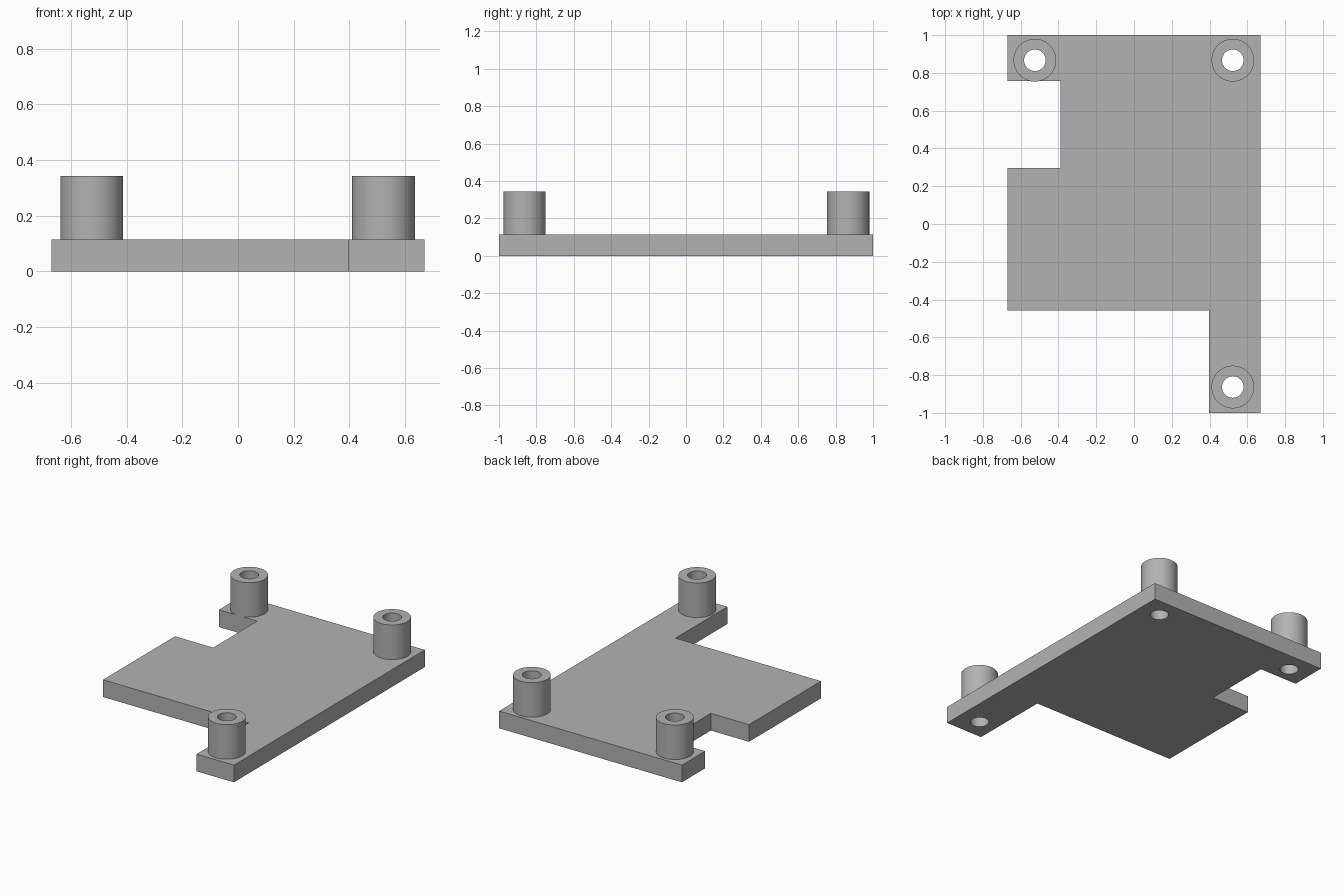
import bpy, bmesh
from math import radians

cube = bpy.data.objects.get("Cube")
if cube:
    bpy.data.objects.remove(cube, do_unlink=True)

PLATE_TOP, POST_TOP = 0.114, 0.343
POST_RADIUS, HOLE_RADIUS, SIDES = 0.113, 0.057, 64
POSTS = {"back_right_post": (-0.525, 0.867),
         "back_left_post": (0.523, 0.867),
         "front_left_post": (0.523, -0.863)}

grey = bpy.data.materials.new("plain_grey")
grey.use_nodes = True
colour = (0.45, 0.45, 0.45, 1)
grey.diffuse_color = colour
grey.node_tree.nodes["Principled BSDF"].inputs["Base Color"].default_value = colour


def make_object(name, bm):
    bmesh.ops.recalc_face_normals(bm, faces=bm.faces)
    mesh = bpy.data.meshes.new(name)
    bm.to_mesh(mesh)
    bm.free()
    mesh.materials.append(grey)
    obj = bpy.data.objects.new(name, mesh)
    bpy.context.collection.objects.link(obj)
    return obj


def cylinder(name, x, y, radius, bottom, top):
    bm = bmesh.new()
    bmesh.ops.create_cone(bm, cap_ends=True, segments=SIDES,
                          radius1=radius, radius2=radius, depth=top - bottom)
    bmesh.ops.translate(bm, verts=bm.verts, vec=(x, y, (top + bottom) / 2))
    return make_object(name, bm)


def drill(obj, cutter):
    mod = obj.modifiers.new("screw_hole", "BOOLEAN")
    mod.operation = "DIFFERENCE"
    mod.solver = "EXACT"
    mod.object = cutter
    bpy.context.view_layer.objects.active = obj
    bpy.ops.object.modifier_apply(modifier=mod.name)


# Base plate: notched outline with a narrow front arm
outline = [(-0.67, 1), (-0.67, 0.757), (-0.39, 0.757), (-0.39, 0.297),
           (-0.67, 0.297), (-0.67, -0.457), (0.397, -0.457),
           (0.397, -1), (0.67, -1), (0.67, 1)]
bm = bmesh.new()
face = bm.faces.new([bm.verts.new((x, y, 0)) for x, y in outline])
raised = bmesh.ops.extrude_face_region(bm, geom=[face])["geom"]
bmesh.ops.translate(bm, vec=(0, 0, PLATE_TOP),
                    verts=[v for v in raised if isinstance(v, bmesh.types.BMVert)])
plate = make_object("base_plate", bm)

# Hollow posts, with each screw hole drilled through the plate as well
parts = [plate]
for name, (x, y) in POSTS.items():
    post = cylinder(name, x, y, POST_RADIUS, PLATE_TOP, POST_TOP)
    cutter = cylinder("hole_cutter", x, y, HOLE_RADIUS, -0.1, POST_TOP + 0.1)
    cutter.hide_render = True
    drill(post, cutter)
    drill(plate, cutter)
    bpy.data.objects.remove(cutter, do_unlink=True)
    parts.append(post)

# Smooth round walls with sharp rims
bpy.ops.object.select_all(action="DESELECT")
for obj in parts:
    obj.select_set(True)
bpy.context.view_layer.objects.active = plate
bpy.ops.object.shade_smooth_by_angle(angle=radians(30))
